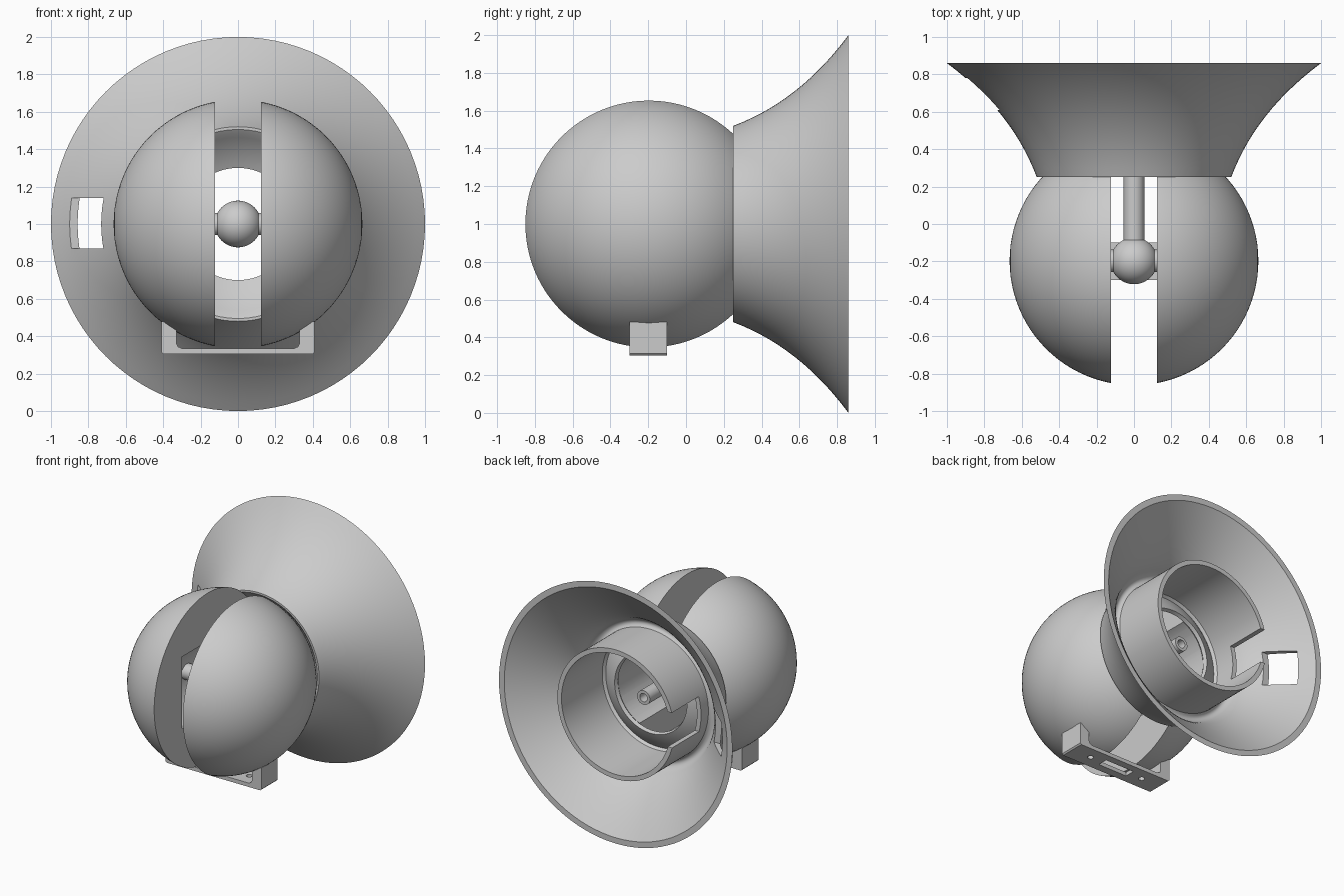
import bpy, bmesh, math
from mathutils import Matrix, Vector

if "Cube" in bpy.data.objects:
    bpy.data.objects.remove(bpy.data.objects["Cube"])

CY, CZ, R = -0.197, 1.0, 0.665      # ball centre and radius
ROT_Y = Matrix.Rotation(-math.pi / 2, 4, 'X')   # turns z axis onto y
ROT_X = Matrix.Rotation(math.pi / 2, 4, 'Y')    # turns z axis onto x


def finish(name, bm, angle=35):
    bmesh.ops.recalc_face_normals(bm, faces=bm.faces)
    me = bpy.data.meshes.new(name)
    bm.to_mesh(me)
    bm.free()
    ob = bpy.data.objects.new(name, me)
    bpy.context.collection.objects.link(ob)
    activate(ob)
    bpy.ops.object.shade_smooth_by_angle(angle=math.radians(angle))
    return ob


def activate(ob):
    bpy.ops.object.select_all(action='DESELECT')
    ob.select_set(True)
    bpy.context.view_layer.objects.active = ob


def box(name, x0, x1, y0, y1, z0, z1):
    bm = bmesh.new()
    size = Matrix.Diagonal((x1 - x0, y1 - y0, z1 - z0, 1))
    mid = Vector(((x0 + x1) / 2, (y0 + y1) / 2, (z0 + z1) / 2))
    bmesh.ops.create_cube(bm, size=1, matrix=Matrix.Translation(mid) @ size)
    return finish(name, bm)


def cylinder(name, centre, r, length, rot, seg=48):
    bm = bmesh.new()
    bmesh.ops.create_cone(bm, cap_ends=True, segments=seg, radius1=r, radius2=r,
                          depth=length, matrix=Matrix.Translation(centre) @ rot)
    return finish(name, bm)


def sphere(name, r, u, v):
    bm = bmesh.new()
    bmesh.ops.create_uvsphere(bm, u_segments=u, v_segments=v, radius=r,
                              matrix=Matrix.Translation((0, CY, CZ)) @ ROT_X)
    return finish(name, bm)


def lathe(name, profile, seg=96):
    """Closed (y, radius) profile spun round the y axis at height CZ."""
    bm = bmesh.new()
    rings = []
    for y, r in profile:
        rings.append([bm.verts.new((r * math.cos(a), y, CZ + r * math.sin(a)))
                      for a in (2 * math.pi * i / seg for i in range(seg))])
    for k, ring in enumerate(rings):
        nxt = rings[(k + 1) % len(rings)]
        for i in range(seg):
            j = (i + 1) % seg
            bm.faces.new((ring[i], ring[j], nxt[j], nxt[i]))
    return finish(name, bm)


def cut(ob, *cutters):
    for c in cutters:
        c.hide_render = True
        activate(ob)
        m = ob.modifiers.new("cut", 'BOOLEAN')
        m.operation, m.solver, m.object = 'DIFFERENCE', 'EXACT', c
        bpy.ops.object.modifier_apply(modifier=m.name)
        bpy.data.objects.remove(c, do_unlink=True)
    bpy.ops.object.shade_smooth_by_angle(angle=math.radians(35))


def bezier(a, b, c, n=14):
    pts = []
    for i in range(n + 1):
        t = i / n
        pts.append(tuple((1 - t) ** 2 * p + 2 * t * (1 - t) * q + t * t * s
                         for p, q, s in zip(a, b, c)))
    return pts


def socket_arc(rad, r0, r1, n=8):
    rs = [r0 + (r1 - r0) * i / n for i in range(n + 1)]
    return [(CY + math.sqrt(rad * rad - r * r), r) for r in rs]


# flared horn with inner collar and ball socket
profile = [(0.25, 0.505)]
profile += bezier((0.25, 0.52), (0.60, 0.65), (0.86, 1.0))
profile += bezier((0.86, 0.955), (0.61, 0.64), (0.46, 0.575))
profile += bezier((0.445, 0.565), (0.40, 0.53), (0.44, 0.5), 5)
profile += [(0.86, 0.5), (0.86, 0.465), (0.36, 0.465)]
profile += socket_arc(0.70, 0.45, 0.31) + socket_arc(0.67, 0.30, 0.485)
horn = lathe("flared_horn", profile)
cut(horn,
    box("window_cutter", -1.1, -0.59, 0.61, 0.78, 0.87, 1.14),
    box("collar_slot_cutter", -0.57, -0.3, 0.53, 1.0, 0.87, 1.14))

# split ball: slot down the middle, bore open to the back
ball = sphere("split_ball", R, 96, 48)
cut(ball,
    box("slot_cutter", -0.123, 0.123, -1.2, 1.0, 0, 2),
    cylinder("bore_cutter", (0, 0.1, CZ), 0.305, 1.22, ROT_Y, 64))

# small pivot ball, its axle and hollow rod
sphere("pivot_ball", 0.125, 48, 24)
cylinder("pivot_axle", (0, CY, CZ), 0.06, 0.7, ROT_X)
lathe("hollow_rod", [(CY, 0.055), (0.52, 0.055), (0.52, 0.032), (CY, 0.032)], 32)

# U-shaped mounting bracket with rounded inner corners
outline = [(-0.41, 0.48), (-0.41, 0.315), (-0.40, 0.305), (0.40, 0.305), (0.41, 0.315),
           (0.41, 0.48), (0.33, 0.48), (0.33, 0.365), (0.321, 0.344), (0.30, 0.335),
           (-0.30, 0.335), (-0.321, 0.344), (-0.33, 0.365), (-0.33, 0.48)]
bm = bmesh.new()
face = bm.faces.new([bm.verts.new((x, -0.30, z)) for x, z in outline])
ext = bmesh.ops.extrude_face_region(bm, geom=[face])
bmesh.ops.translate(bm, vec=(0, 0.2, 0),
                    verts=[v for v in ext["geom"] if isinstance(v, bmesh.types.BMVert)])
bracket = finish("mounting_bracket", bm)
cut(bracket,
    box("slot_hole_cutter", -0.125, 0.125, CY - 0.04, CY + 0.04, 0.25, 0.34),
    *[cylinder("screw_hole_cutter", (s * 0.235, CY, 0.3), 0.022, 0.12, Matrix(), 24)
      for s in (-1, 1)])
